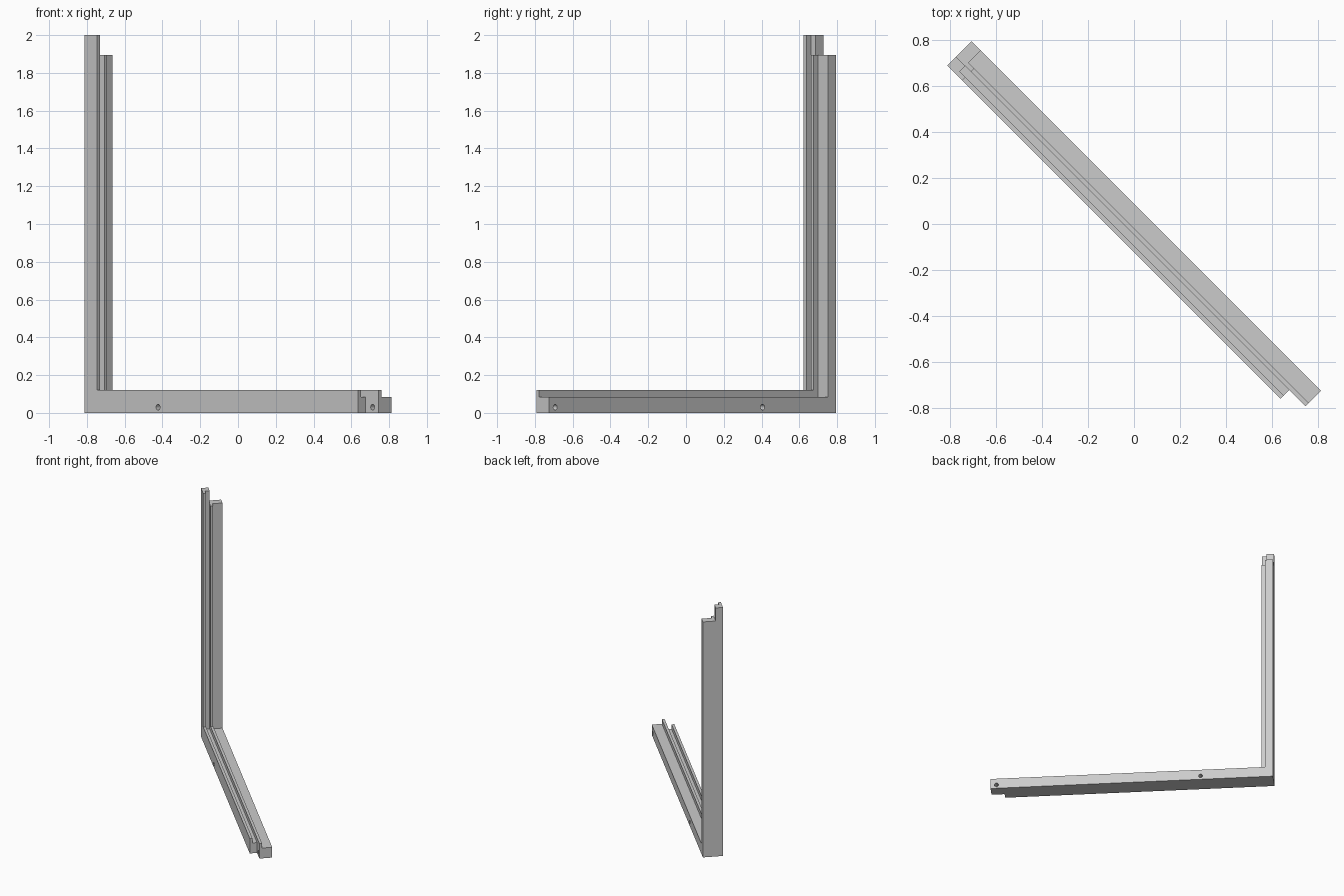
import bpy
import bmesh
import math
from mathutils import Matrix

cube = bpy.data.objects.get("Cube")
if cube:
    bpy.data.objects.remove(cube, do_unlink=True)

grey = bpy.data.materials.new("plain grey")
grey.use_nodes = True
GREY = (0.6, 0.6, 0.6, 1)
grey.diffuse_color = GREY
grey.node_tree.nodes["Principled BSDF"].inputs["Base Color"].default_value = GREY

# Overall sizes: the frame is built along x, then turned 45 degrees
LEFT, FRONT, LAP, BACK = -1.061, -0.087, -0.033, 0.062
RIDGE = 0.02
TALL = (0.12, -0.968)     # rail height and inner side of post, at ridges
LOW = (0.083, -1.003)     # the same, at groove and ledge
FRONT_END = (0.987, 2.0)  # rail end and post top of the front half
BACK_END = (1.086, 1.895)


def add_object(name, bm):
    bmesh.ops.recalc_face_normals(bm, faces=bm.faces)
    mesh = bpy.data.meshes.new(name)
    bm.to_mesh(mesh)
    bm.free()
    mesh.materials.append(grey)
    obj = bpy.data.objects.new(name, mesh)
    bpy.context.collection.objects.link(obj)
    return obj


def corner_layer(name, y0, y1, size, end):
    """L-shaped slab between two depths."""
    height, inner = size
    right, top = end
    outline = [(LEFT, 0), (right, 0), (right, height),
               (inner, height), (inner, top), (LEFT, top)]
    bm = bmesh.new()
    face = bm.faces.new([bm.verts.new((x, y0, z)) for x, z in outline])
    new = bmesh.ops.extrude_face_region(bm, geom=[face])["geom"]
    verts = [v for v in new if isinstance(v, bmesh.types.BMVert)]
    bmesh.ops.translate(bm, verts=verts, vec=(0, y1 - y0, 0))
    return add_object(name, bm)


def apply_boolean(target, other, operation):
    mod = target.modifiers.new(operation, "BOOLEAN")
    mod.operation = operation
    mod.solver = "EXACT"
    mod.object = other
    bpy.context.view_layer.objects.active = target
    bpy.ops.object.modifier_apply(modifier=mod.name)
    bpy.data.objects.remove(other, do_unlink=True)


# Corner frame: front lip, groove, middle ridge and back ledge
frame = corner_layer("corner_frame", FRONT, FRONT + RIDGE, TALL, FRONT_END)
for part in (
    corner_layer("groove", FRONT + RIDGE, LAP, LOW, FRONT_END),
    corner_layer("ridge", LAP, LAP + RIDGE, TALL, BACK_END),
    corner_layer("ledge", LAP + RIDGE, BACK, LOW, BACK_END),
):
    apply_boolean(frame, part, "UNION")

# Screw holes through the rail
for x in (-0.512, 1.041):
    bm = bmesh.new()
    bmesh.ops.create_cone(
        bm, cap_ends=True, segments=24, radius1=0.015, radius2=0.015, depth=0.4,
        matrix=Matrix.Translation((x, 0, 0.03)) @ Matrix.Rotation(math.pi / 2, 4, "X"))
    hole = add_object("hole_cutter", bm)
    hole.hide_render = True
    apply_boolean(frame, hole, "DIFFERENCE")

# Turn the frame diagonally and smooth only the hole walls
frame.data.transform(Matrix.Rotation(-math.pi / 4, 4, "Z"))
bpy.ops.object.select_all(action="DESELECT")
frame.select_set(True)
bpy.context.view_layer.objects.active = frame
bpy.ops.object.shade_smooth_by_angle(angle=math.radians(30))
